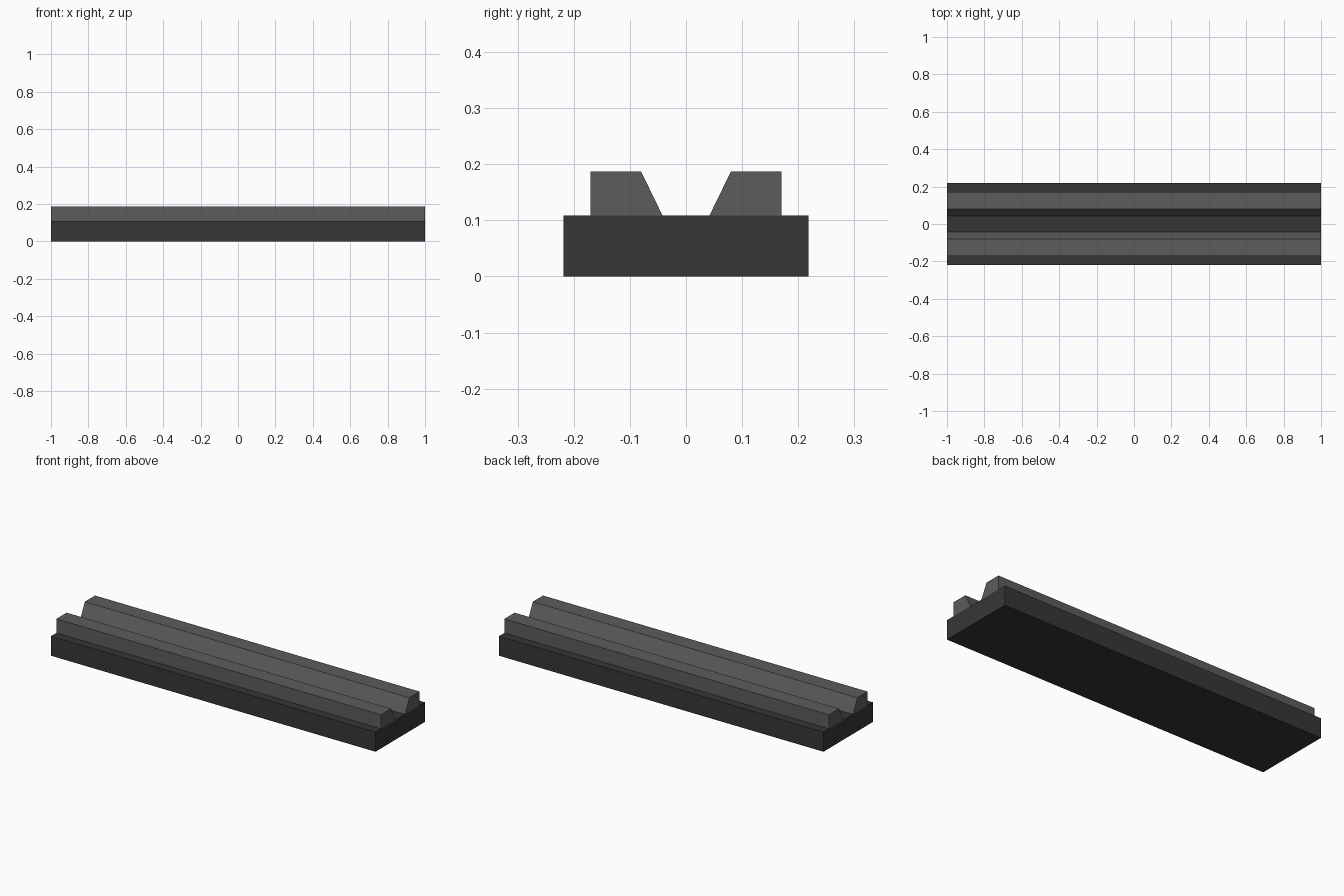
import bpy

cube = bpy.data.objects.get("Cube")
if cube:
    bpy.data.objects.remove(cube, do_unlink=True)

HALF_LENGTH = 1.0
BASE_TOP = 0.109
RAIL_TOP = 0.187


def make_material(name, grey):
    colour = (grey, grey, grey, 1.0)
    mat = bpy.data.materials.new(name)
    mat.use_nodes = True
    mat.diffuse_color = colour
    bsdf = next(n for n in mat.node_tree.nodes if n.type == "BSDF_PRINCIPLED")
    bsdf.inputs["Base Color"].default_value = colour
    return mat


def extrude_along_x(name, profile, mat):
    """Sweep a counter-clockwise (y, z) profile along the full length."""
    n = len(profile)
    verts = [(x, y, z) for x in (-HALF_LENGTH, HALF_LENGTH) for y, z in profile]
    faces = [tuple(reversed(range(n))), tuple(range(n, 2 * n))]
    faces += [(i, (i + 1) % n, (i + 1) % n + n, i + n) for i in range(n)]
    mesh = bpy.data.meshes.new(name)
    mesh.from_pydata(verts, [], faces)
    mesh.materials.append(mat)
    obj = bpy.data.objects.new(name, mesh)
    bpy.context.collection.objects.link(obj)
    return obj


dark = make_material("dark grey", 0.037)
mid = make_material("medium grey", 0.107)

# Flat base slab
extrude_along_x("base", [(-0.218, 0), (0.218, 0), (0.218, BASE_TOP), (-0.218, BASE_TOP)], dark)

# Two rails with sloped inner faces, forming a channel
back_profile = [(0.042, BASE_TOP), (0.17, BASE_TOP), (0.17, RAIL_TOP), (0.08, RAIL_TOP)]
front_profile = [(-y, z) for y, z in reversed(back_profile)]
extrude_along_x("back_rail", back_profile, mid)
extrude_along_x("front_rail", front_profile, mid)
